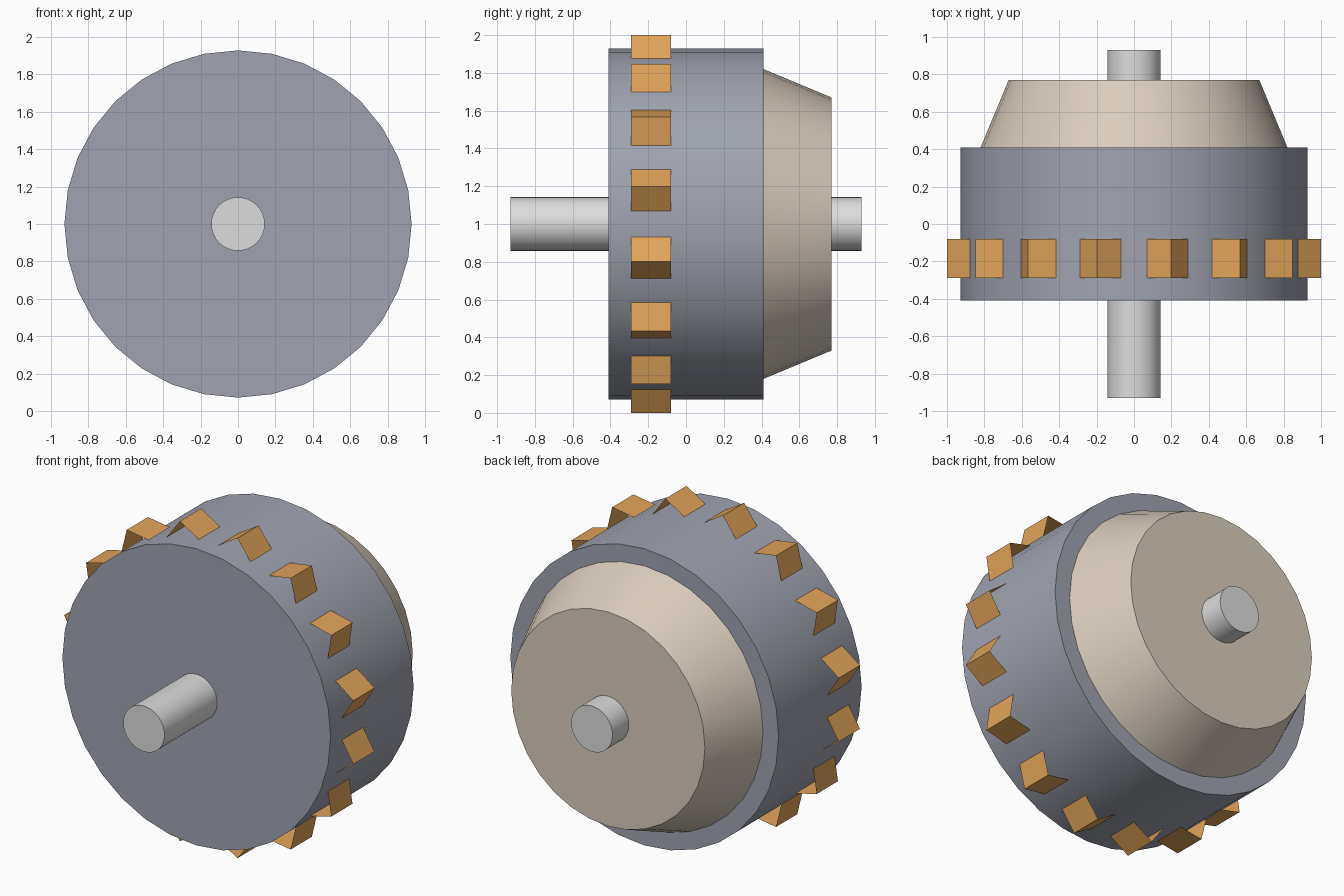
import bpy, bmesh, math
from mathutils import Matrix, Vector

old = bpy.data.objects.get("Cube")
if old:
    bpy.data.objects.remove(old, do_unlink=True)

AXIS_Z = 1.0
SIDES = 32


def material(name, rgb):
    m = bpy.data.materials.new(name)
    m.use_nodes = True
    color = (*rgb, 1)
    m.diffuse_color = color
    m.node_tree.nodes["Principled BSDF"].inputs["Base Color"].default_value = color
    return m


steel_grey = material("steel grey", (0.35, 0.37, 0.435))
sand = material("sand", (0.70, 0.61, 0.515))
amber = material("amber", (0.75, 0.37, 0.10))
silver = material("silver", (0.72, 0.72, 0.73))


def finish(name, bm, mat, smooth):
    mesh = bpy.data.meshes.new(name)
    bm.to_mesh(mesh)
    bm.free()
    mesh.materials.append(mat)
    obj = bpy.data.objects.new(name, mesh)
    bpy.context.collection.objects.link(obj)
    if smooth:
        bpy.ops.object.select_all(action="DESELECT")
        obj.select_set(True)
        bpy.context.view_layer.objects.active = obj
        bpy.ops.object.shade_smooth_by_angle(angle=math.radians(35))
    return obj


def turned(name, y0, y1, r0, r1, mat):
    """Closed frustum along the y axis, from y0 (radius r0) to y1 (radius r1)."""
    bm = bmesh.new()
    place = Matrix.Translation((0, (y0 + y1) / 2, AXIS_Z)) @ Matrix.Rotation(-math.pi / 2, 4, "X")
    bmesh.ops.create_cone(bm, cap_ends=True, segments=SIDES, radius1=r0,
                          radius2=r1, depth=y1 - y0, matrix=place)
    return finish(name, bm, mat, True)


# Turned parts
turned("drum", -0.41, 0.41, 0.928, 0.928, steel_grey)
turned("tapered_back", 0.41, 0.77, 0.82, 0.67, sand)
turned("shaft", -0.93, 0.93, 0.143, 0.143, silver)

# Ring of open-ended ridge teeth around the drum
TEETH = 16
bm = bmesh.new()
for i in range(TEETH):
    turn = Matrix.Rotation((i + 0.5) * math.tau / TEETH, 3, "Y")
    rows = []
    for across, radius in ((-0.12, 0.91), (0, 1.02), (0.12, 0.91)):
        rows.append([bm.verts.new(turn @ Vector((across, y, radius)) + Vector((0, 0, AXIS_Z)))
                     for y in (-0.29, -0.08)])
    for a, b in zip(rows, rows[1:]):
        bm.faces.new((a[0], b[0], b[1], a[1]))
finish("ridge_teeth", bm, amber, False)
